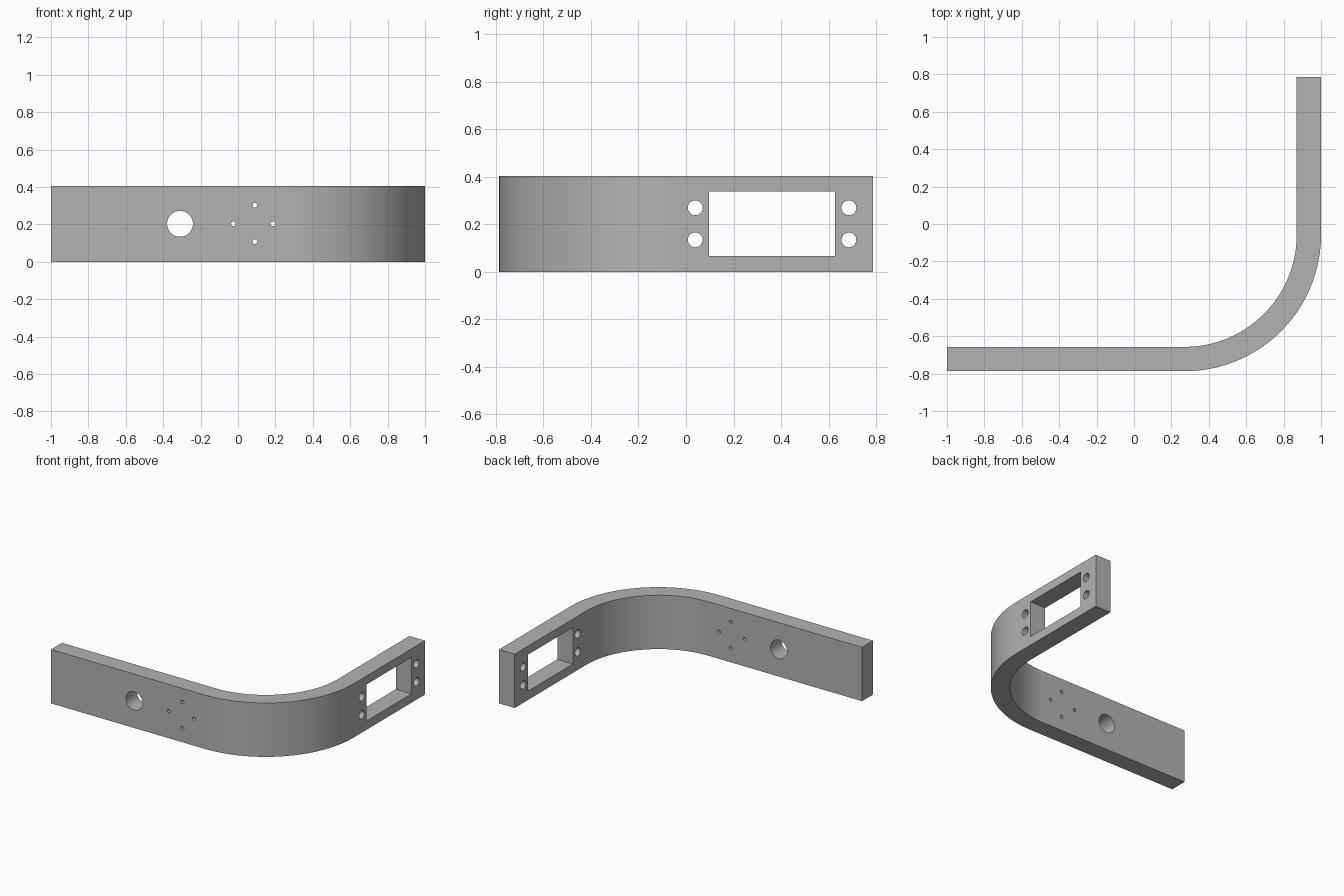
import bpy, bmesh, math
from mathutils import Matrix, Vector

if "Cube" in bpy.data.objects:
    bpy.data.objects.remove(bpy.data.objects["Cube"])

HEIGHT, THICK = 0.404, 0.13
FRONT, BACK = -0.787, 0.787
BEND_R = 0.73                       # outer radius of the bend
BEND_X, BEND_Y = 1 - BEND_R, FRONT + BEND_R
SEGMENTS = 48

grey = bpy.data.materials.new("grey metal")
grey.use_nodes = True
grey.diffuse_color = (0.45, 0.45, 0.45, 1)
grey.node_tree.nodes["Principled BSDF"].inputs["Base Color"].default_value = (0.45, 0.45, 0.45, 1)


def make_object(name, bm):
    bmesh.ops.recalc_face_normals(bm, faces=bm.faces)
    mesh = bpy.data.meshes.new(name)
    bm.to_mesh(mesh)
    bm.free()
    mesh.materials.append(grey)
    obj = bpy.data.objects.new(name, mesh)
    bpy.context.collection.objects.link(obj)
    return obj


def side_line(inset):
    """Plan line of one side: straight arm, quarter bend, straight arm."""
    r = BEND_R - inset
    arc = [(BEND_X + r * math.sin(a), BEND_Y - r * math.cos(a))
           for a in (math.pi / 2 * i / SEGMENTS for i in range(SEGMENTS + 1))]
    return [(-1, FRONT + inset)] + arc + [(1 - inset, BACK)]


# Bent bar: closed plan profile raised to full height
bm = bmesh.new()
outline = side_line(0) + side_line(THICK)[::-1]
base = bm.faces.new([bm.verts.new((x, y, 0)) for x, y in outline])
raised = bmesh.ops.extrude_face_region(bm, geom=[base])["geom"]
bmesh.ops.translate(bm, vec=(0, 0, HEIGHT),
                    verts=[v for v in raised if isinstance(v, bmesh.types.BMVert)])
bar = make_object("bent_bracket", bm)

# Cutters: round holes through both arms and the rectangular window
cut = bmesh.new()


def drill(location, axis, radius, sides=48):
    turn = Vector((0, 0, 1)).rotation_difference(Vector(axis)).to_matrix().to_4x4()
    bmesh.ops.create_cone(cut, cap_ends=True, segments=sides, radius1=radius,
                          radius2=radius, depth=THICK * 2,
                          matrix=Matrix.Translation(location) @ turn)


arm_y = FRONT + THICK / 2
arm_x = 1 - THICK / 2
drill((-0.31, arm_y, 0.203), (0, 1, 0), 0.069)
for x, z in ((-0.025, 0.203), (0.187, 0.203), (0.09, 0.302), (0.09, 0.107)):
    drill((x, arm_y, z), (0, 1, 0), 0.0125, 24)
for y in (0.039, 0.686):
    for z in (0.135, 0.27):
        drill((arm_x, y, z), (1, 0, 0), 0.031)
window = Matrix.Translation((arm_x, 0.362, 0.203)) @ Matrix.Diagonal((THICK * 2, 0.53, 0.273, 1))
bmesh.ops.create_cube(cut, size=1, matrix=window)
cutter = make_object("hole_cutter", cut)
cutter.hide_render = True

# Cut the openings, then smooth the bend and bores
bpy.ops.object.select_all(action='DESELECT')
bpy.context.view_layer.objects.active = bar
bar.select_set(True)
boolean = bar.modifiers.new("openings", 'BOOLEAN')
boolean.operation = 'DIFFERENCE'
boolean.solver = 'EXACT'
boolean.object = cutter
bpy.ops.object.modifier_apply(modifier=boolean.name)
bpy.data.objects.remove(cutter)
bpy.ops.object.shade_smooth_by_angle(angle=math.radians(30))
weighted = bar.modifiers.new("even shading", 'WEIGHTED_NORMAL')
weighted.keep_sharp = True
